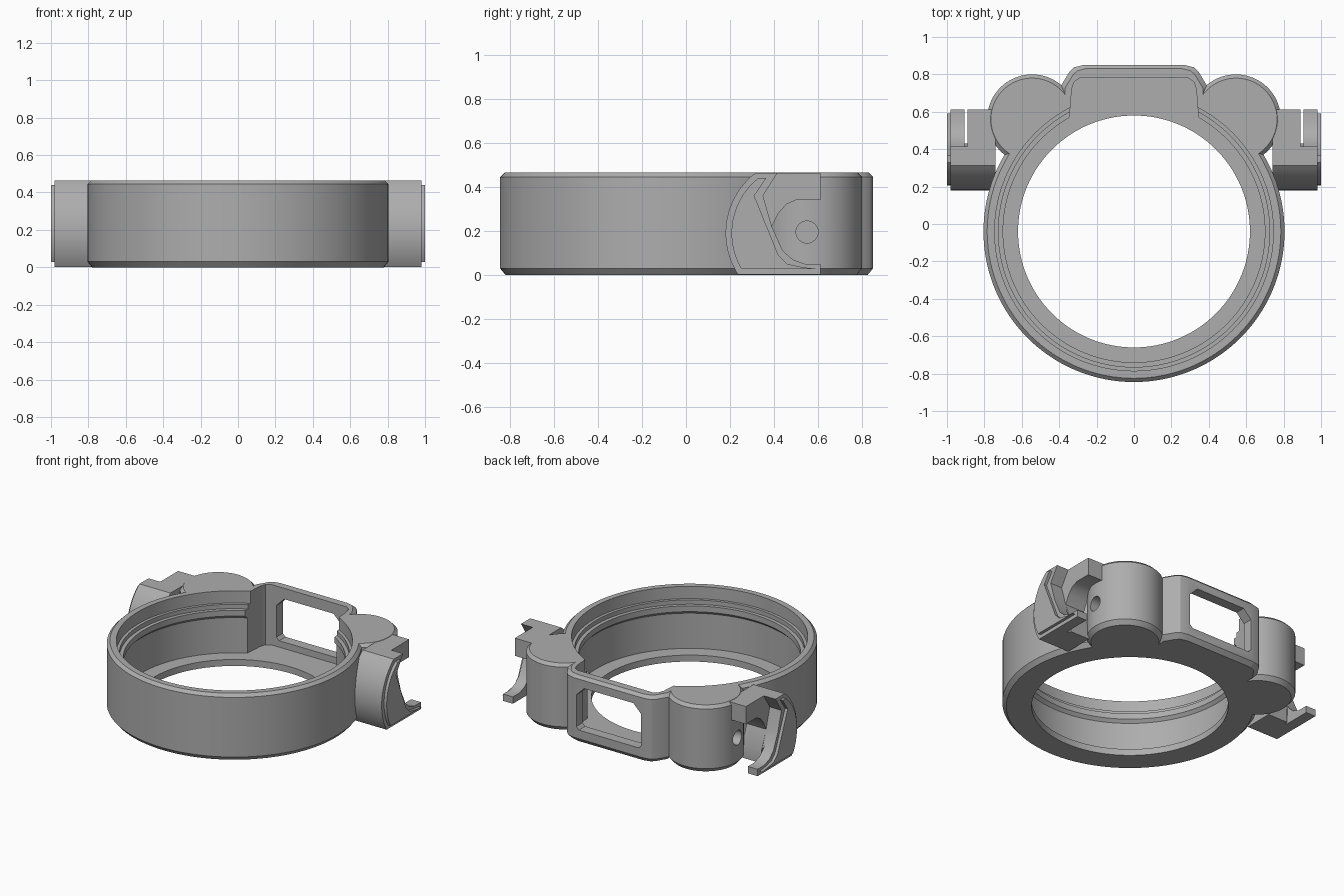
import bpy, bmesh, math
from mathutils import Vector

if "Cube" in bpy.data.objects:
    bpy.data.objects.remove(bpy.data.objects["Cube"], do_unlink=True)

H = 0.465           # overall height
CY = -0.04          # ring centre on y

grey = bpy.data.materials.new("satin grey")
grey.use_nodes = True
GREY = (0.42, 0.42, 0.42, 1)
grey.diffuse_color = GREY
bsdf = next(n for n in grey.node_tree.nodes if n.type == 'BSDF_PRINCIPLED')
bsdf.inputs["Base Color"].default_value = GREY
bsdf.inputs["Roughness"].default_value = 0.6


def loft(name, loops, closed=False):
    """Skin a stack of equal-length loops; cap the ends unless closed."""
    bm = bmesh.new()
    rows = [[bm.verts.new(p) for p in loop] for loop in loops]
    n = len(rows[0])
    pairs = list(zip(rows, rows[1:]))
    if closed:
        pairs.append((rows[-1], rows[0]))
    for a, b in pairs:
        for i in range(n):
            j = (i + 1) % n
            bm.faces.new((a[i], a[j], b[j], b[i]))
    if not closed:
        bm.faces.new(rows[0][::-1])
        bm.faces.new(rows[-1])
    bmesh.ops.recalc_face_normals(bm, faces=bm.faces)
    mesh = bpy.data.meshes.new(name)
    bm.to_mesh(mesh)
    bm.free()
    ob = bpy.data.objects.new(name, mesh)
    bpy.context.collection.objects.link(ob)
    mesh.materials.append(grey)
    return ob


def lathe(name, profile, cx, cy, seg):
    """Revolve (radius, z) pairs about a vertical axis."""
    ang = [2 * math.pi * i / seg for i in range(seg)]
    return loft(name, [[(cx + r * math.cos(a), cy + r * math.sin(a), z)
                        for a in ang] for r, z in profile])


def prism_x(name, yz, x0, x1):
    return loft(name, [[(x, y, z) for y, z in yz] for x in (x0, x1)])


def mirrored(half):
    """Complete an outline given for +x."""
    return half + [(-x, y) for x, y in reversed(half)]


def boolean(target, tool, op):
    mod = target.modifiers.new(op.lower(), 'BOOLEAN')
    mod.object, mod.operation, mod.solver = tool, op, 'EXACT'
    bpy.context.view_layer.objects.active = target
    bpy.ops.object.modifier_apply(modifier=mod.name)
    bpy.data.objects.remove(tool, do_unlink=True)


def smooth(ob):
    bpy.ops.object.select_all(action='DESELECT')
    ob.select_set(True)
    bpy.context.view_layer.objects.active = ob
    bpy.ops.object.shade_smooth_by_angle(angle=math.radians(25))


def chamfered(r):
    return [(r - 0.025, 0), (r, 0.03), (r, H - 0.02), (r - 0.02, H)]


# Outer body: ring, two lobes and the window housing
body = lathe("ring_body", chamfered(0.805), 0, CY, 128)
for s in (1, -1):
    boolean(body, lathe("lobe", chamfered(0.24), s * 0.545, 0.56, 72), 'UNION')

outline = mirrored([(0.39, 0.3), (0.39, 0.74), (0.345, 0.815),
                    (0.32, 0.838), (0.27, 0.85)])
loops = [[(x * k, 0.5 + (y - 0.5) * k, z) for x, y in outline]
         for k, z in ((0.93, 0), (1, 0.03), (1, H - 0.02), (0.945, H))]
boolean(body, loft("housing", loops), 'UNION')

# Stepped bore with a floor, a lip and a seat under the rim
bore = [(0.62, -0.1), (0.62, 0.045), (0.72, 0.045), (0.72, 0.29), (0.70, 0.31),
        (0.70, 0.35), (0.725, 0.35), (0.725, 0.38), (0.745, 0.38), (0.745, 0.6)]
boolean(body, lathe("bore", bore, 0, CY, 128), 'DIFFERENCE')

# Pocket behind the window, open at the top
pocket = mirrored([(0.35, 0.5), (0.333, 0.72), (0.32, 0.76), (0.29, 0.78)])
boolean(body, loft("pocket", [[(x, y, z) for x, y in pocket]
                              for z in (0.045, 0.6)]), 'DIFFERENCE')

# Window with clipped corners
window = mirrored([(0.23, 0.09), (0.25, 0.11), (0.25, 0.33), (0.19, 0.39)])
boolean(body, loft("window", [[(x, y, z) for x, z in window]
                              for y in (0.7, 0.95)]), 'DIFFERENCE')

# Pin holes in the lobe sides
for s in (1, -1):
    ring = [2 * math.pi * i / 32 for i in range(32)]
    pin = [(0.55 + 0.05 * math.cos(a), 0.195 + 0.05 * math.sin(a)) for a in ring]
    boolean(body, prism_x("pin", pin, s * 0.66, s * 0.85), 'DIFFERENCE')
smooth(body)


def arc(r, z_top, z_bottom):
    """Curved front edge of an arm, from top to bottom, as (y, z)."""
    cy, cz = 0.525, 0.19
    a0 = math.pi - math.asin((z_top - cz) / r)
    a1 = math.pi - math.asin((z_bottom - cz) / r)
    return [(cy + r * math.cos(a0 + (a1 - a0) * i / 20),
             cz + r * math.sin(a0 + (a1 - a0) * i / 20)) for i in range(21)]


# Side arms: root with top block, bridge, hooked plate and raised face
TOP = 0.463
front = arc(0.345, TOP, 0.002)
layers = {
    "arm_root": (0.74, 0.89, front + [
        (0.44, 0.002), (0.44, 0.09), (0.39, 0.22), (0.42, 0.28), (0.455, 0.32),
        (0.50, 0.34), (0.612, 0.34), (0.612, TOP)]),
    "arm_bridge": (0.89, 0.905, front + [
        (0.42, 0.002), (0.43, 0.11), (0.39, 0.22), (0.35, 0.36), (0.415, TOP)]),
    "arm_hook": (0.905, 0.98, front + [
        (0.612, 0.002), (0.612, 0.05), (0.54, 0.05), (0.485, 0.07), (0.44, 0.11),
        (0.39, 0.22), (0.35, 0.36), (0.415, TOP)]),
    "arm_face": (0.98, 1.0, arc(0.318, 0.44, 0.028) + [
        (0.59, 0.028), (0.53, 0.035), (0.46, 0.05), (0.42, 0.09),
        (0.31, 0.36), (0.365, 0.44)]),
}
for s, side in ((1, "left"), (-1, "right")):
    arm = None
    for name, (x0, x1, yz) in layers.items():
        part = prism_x(side + "_" + name, yz, s * x0, s * x1)
        if arm is None:
            arm = part
            arm.name = side + "_arm"
        else:
            boolean(arm, part, 'UNION')
    smooth(arm)
